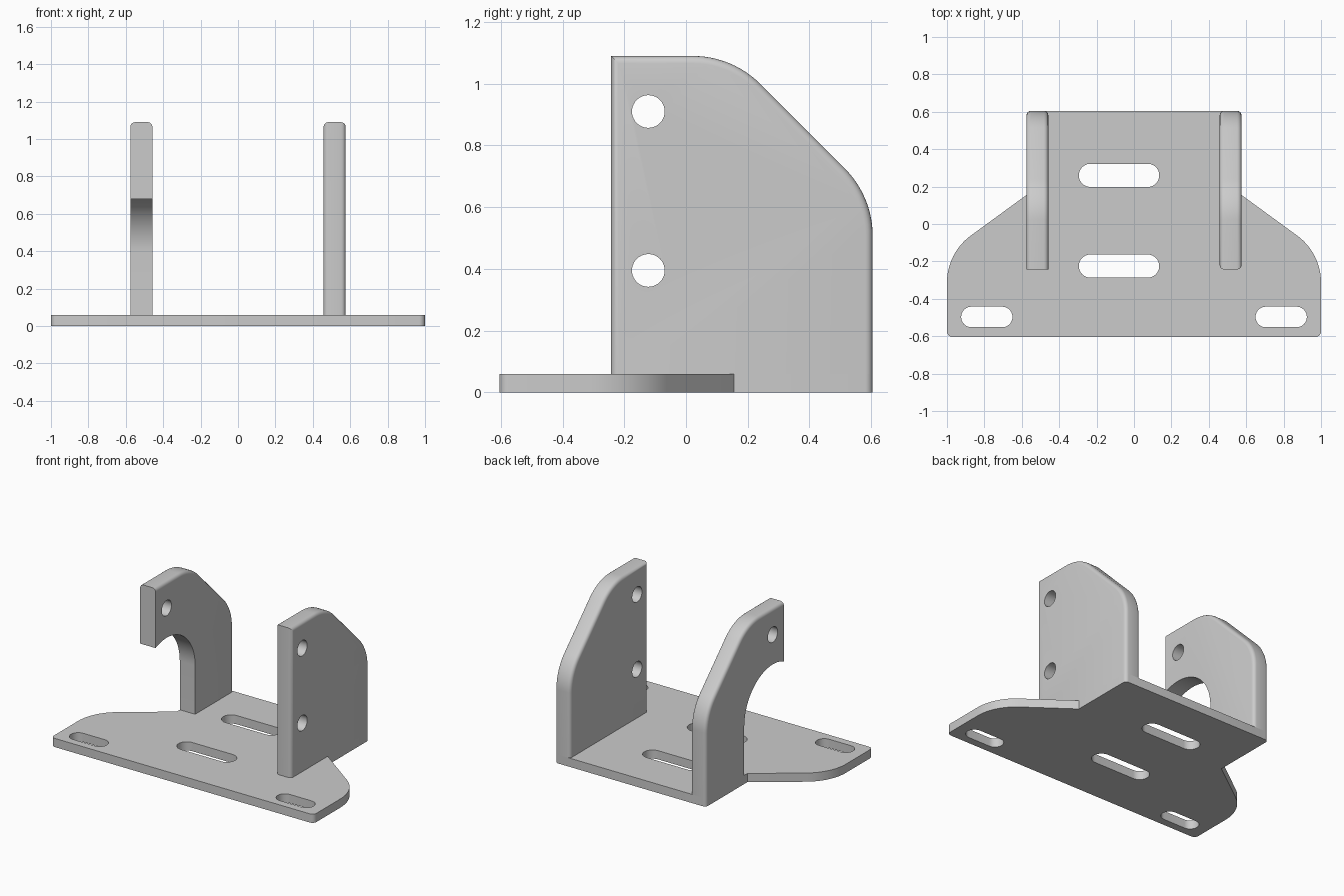
import bpy
import bmesh
import math
from mathutils import Vector

cube = bpy.data.objects.get("Cube")
if cube:
    bpy.data.objects.remove(cube, do_unlink=True)

grey = bpy.data.materials.new("bracket grey")
grey.use_nodes = True
grey.diffuse_color = (0.6, 0.6, 0.6, 1)
grey.node_tree.nodes["Principled BSDF"].inputs["Base Color"].default_value = (0.6, 0.6, 0.6, 1)

PLATE = 0.06              # plate thickness
HALF, THICK = 0.575, 0.117  # outer wall face and wall thickness
FRONT, BACK, TOP = -0.243, 0.605, 1.09
ROUND = 0.31              # large corner radius
SMALL = 0.024             # edge rounding


def fillet(corners):
    """Outline from (a, b, radius) corners, each rounded by an arc."""
    out = []
    for i, (a, b, r) in enumerate(corners):
        p = Vector((a, b))
        if r == 0:
            out.append(p)
            continue
        u = (Vector(corners[i - 1][:2]) - p).normalized()
        v = (Vector(corners[(i + 1) % len(corners)][:2]) - p).normalized()
        half = u.angle(v) / 2
        centre = p + (u + v).normalized() * (r / math.sin(half))
        start = p + u * (r / math.tan(half)) - centre
        end = p + v * (r / math.tan(half)) - centre
        n = 12 if r > 0.1 else 4
        out += [centre + start.lerp(end, k / n).normalized() * r for k in range(n + 1)]
    return out


def arc(a, b, r, start, end, n=20):
    angles = [math.radians(start + (end - start) * k / n) for k in range(n + 1)]
    return [Vector((a + r * math.cos(t), b + r * math.sin(t))) for t in angles]


def slot(a, b, half_length, r):
    d = half_length - r
    return arc(a + d, b, r, -90, 90) + arc(a - d, b, r, 90, 270)


def prism(name, outline, low, high, axis="z", soft=None):
    """Extrude an outline along an axis; soft(edge) picks the rounded edges."""
    bm = bmesh.new()
    place = (lambda p, c: (c, p.x, p.y)) if axis == "x" else (lambda p, c: (p.x, p.y, c))
    face = bm.faces.new([bm.verts.new(place(p, low)) for p in outline])
    grown = bmesh.ops.extrude_face_region(bm, geom=[face])["geom"]
    shift = place(Vector((0, 0)), high - low)
    bmesh.ops.translate(bm, vec=shift, verts=[g for g in grown if isinstance(g, bmesh.types.BMVert)])
    bmesh.ops.remove_doubles(bm, verts=bm.verts, dist=0.0005)
    bmesh.ops.recalc_face_normals(bm, faces=bm.faces)
    if soft:
        bmesh.ops.bevel(bm, geom=[e for e in bm.edges if soft(e)], offset=SMALL,
                        segments=4, profile=0.5, affect="EDGES")
    mesh = bpy.data.meshes.new(name)
    bm.to_mesh(mesh)
    bm.free()
    obj = bpy.data.objects.new(name, mesh)
    bpy.context.collection.objects.link(obj)
    mesh.materials.append(grey)
    return obj


def activate(obj):
    bpy.ops.object.select_all(action="DESELECT")
    obj.select_set(True)
    bpy.context.view_layer.objects.active = obj


def cut(obj, cutter):
    cutter.hide_render = True
    mod = obj.modifiers.new("cut", "BOOLEAN")
    mod.operation, mod.solver, mod.object = "DIFFERENCE", "EXACT", cutter
    activate(obj)
    bpy.ops.object.modifier_apply(modifier=mod.name)
    bpy.data.objects.remove(cutter, do_unlink=True)


def finish(obj):
    activate(obj)
    bpy.ops.object.shade_smooth_by_angle(angle=math.radians(30))


# Base plate with wings at the front and a narrow back
right_half = [(1, -BACK, 0.03), (1, -0.155, ROUND), (HALF, 0.155, 0), (HALF, BACK, SMALL)]
left_half = [(-x, y, r) for x, y, r in reversed(right_half)]
plate = prism("base_plate", fillet(right_half + left_half), 0, PLATE)

# Mounting slots: two in the middle, one in each wing
for x, y, half_length, r in [(-0.08, 0.26, 0.215, 0.062), (-0.08, -0.225, 0.215, 0.062),
                             (-0.787, -0.497, 0.137, 0.055), (0.787, -0.497, 0.137, 0.055)]:
    cut(plate, prism("slot_cutter", slot(x, y, half_length, r), -0.1, 0.2))
finish(plate)

# Upright walls with a sloped, rounded upper back corner
profile = fillet([(FRONT, PLATE, 0), (BACK, PLATE, 0), (BACK, 0.635, ROUND),
                  (0.15, TOP, ROUND), (FRONT, TOP, 0)])


def rim(edge, round_front):
    a, b = (v.co for v in edge.verts)
    along_x = abs(a.x - b.x) > 0.01
    base = max(a.z, b.z) < PLATE + 0.001
    front = max(a.y, b.y) < FRONT + 0.001
    return not along_x and not base and (round_front or not front)


def wall(name, low, round_front, holes):
    obj = prism(name, profile, low, low + THICK, "x", lambda e: rim(e, round_front))
    for z in holes:
        cut(obj, prism("hole_cutter", slot(-0.122, z, 0.053, 0.053), low - 0.1, low + 0.3, "x"))
    return obj


left_wall = wall("left_wall", HALF - THICK, True, [0.395, 0.91])
finish(left_wall)

# The other wall is cut open by an arch at the front
right_wall = wall("right_wall", -HALF, False, [0.91])
arch = arc(-0.122, 0.395, ROUND, 0, 180, 40)
arch = [Vector((arch[0].x, 0))] + arch + [Vector((arch[-1].x, 0))]
cut(right_wall, prism("arch_cutter", arch, -HALF - 0.1, -HALF + 0.3, "x"))
finish(right_wall)
